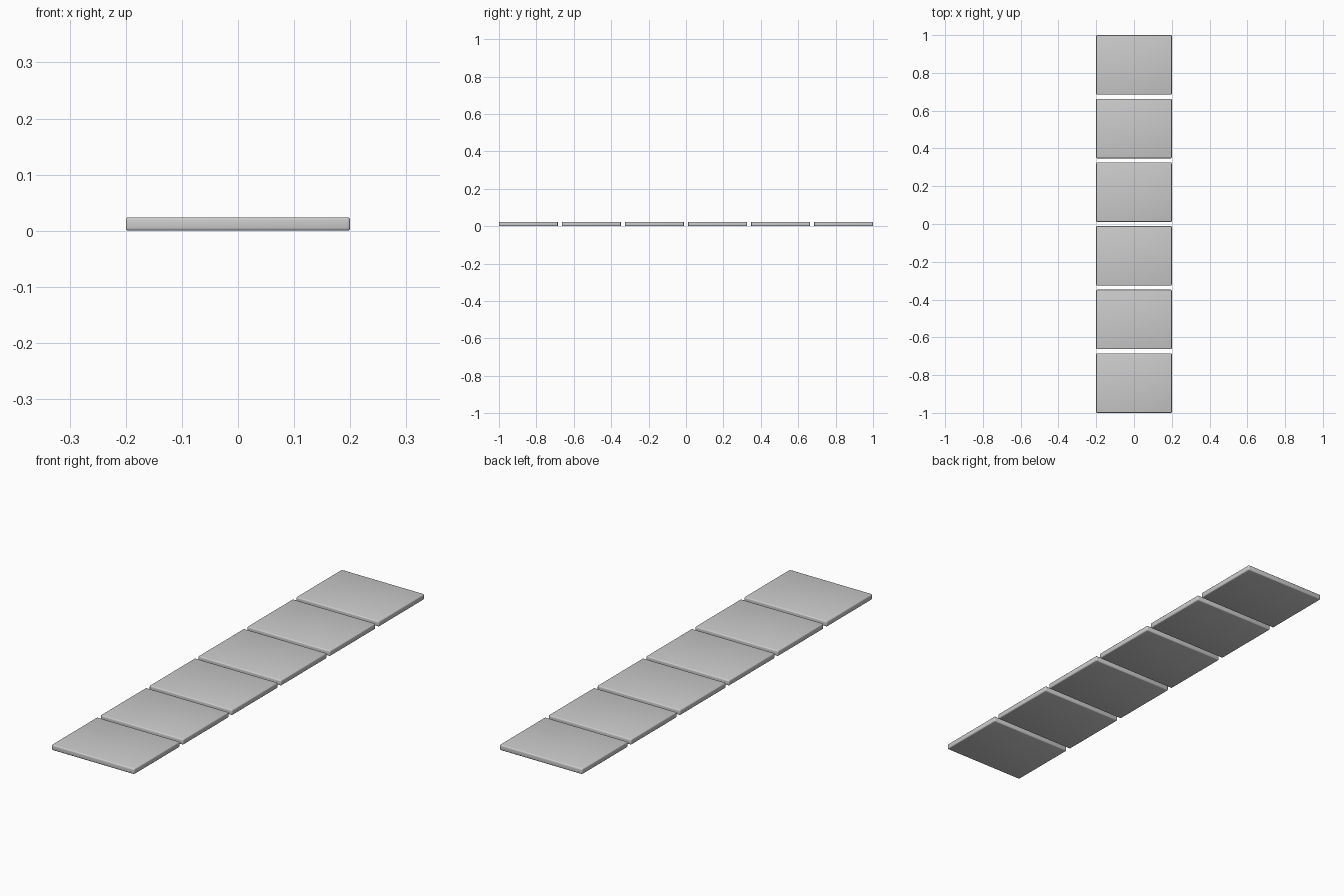
import bpy

if "Cube" in bpy.data.objects:
    bpy.data.objects.remove(bpy.data.objects["Cube"])

COUNT = 6
WIDTH, LENGTH, HEIGHT = 0.40, 0.315, 0.024
GAP = (2.0 - COUNT * LENGTH) / (COUNT - 1)


def paving_slab(index):
    """One flat slab with softly rounded edges."""
    y = -1 + LENGTH / 2 + index * (LENGTH + GAP)
    bpy.ops.mesh.primitive_cube_add(size=1, location=(0, y, HEIGHT / 2))
    slab = bpy.context.object
    slab.name = f"paving_slab_{index + 1}"
    slab.scale = (WIDTH, LENGTH, HEIGHT)
    bpy.ops.object.transform_apply(location=False, rotation=False, scale=True)
    bevel = slab.modifiers.new("rounded_edges", "BEVEL")
    bevel.width = 0.005
    bevel.segments = 3
    bpy.ops.object.modifier_apply(modifier=bevel.name)
    bpy.ops.object.shade_smooth_by_angle(angle=0.6)


# Row of slabs along y
for i in range(COUNT):
    paving_slab(i)
